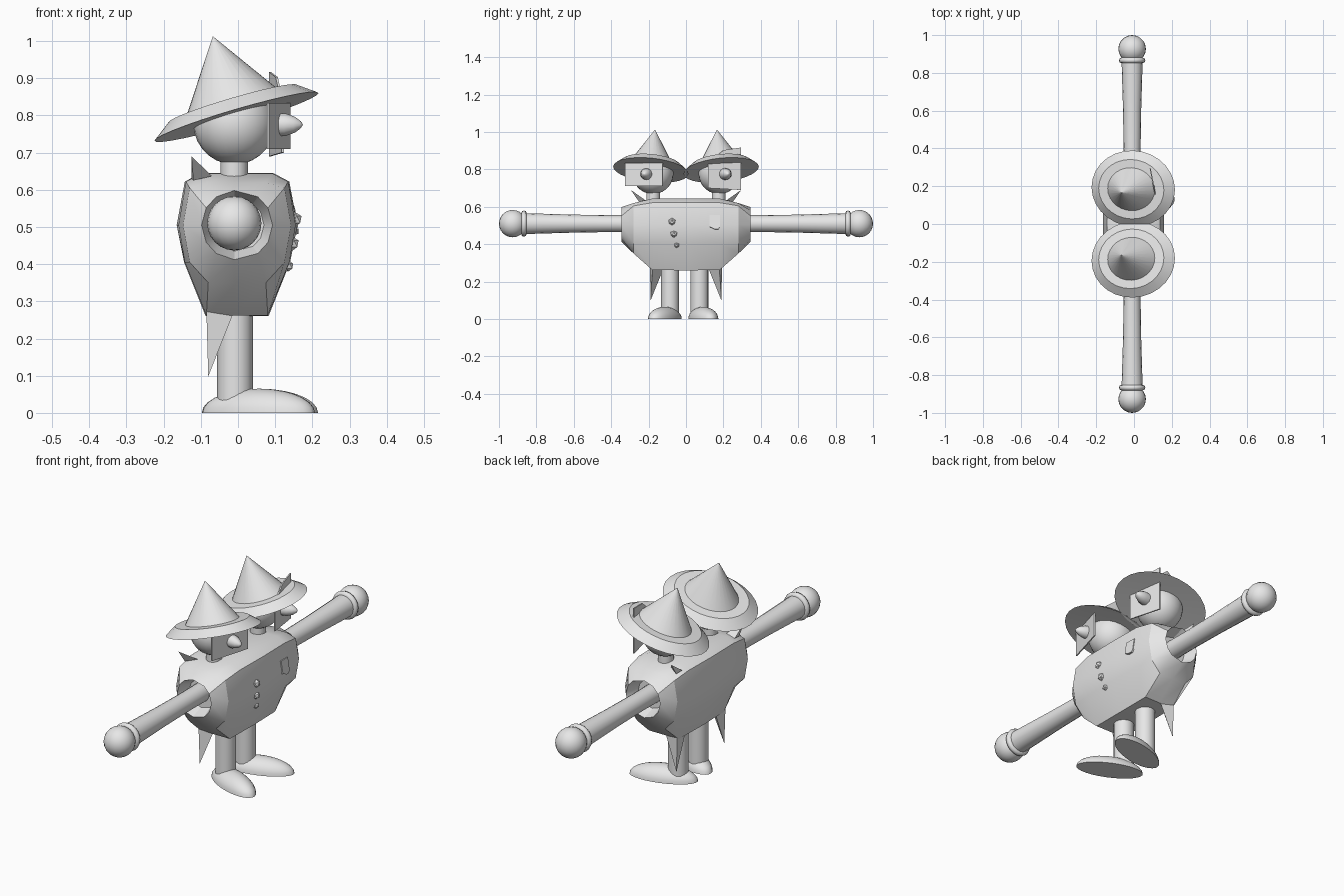
import bpy, bmesh, math
from mathutils import Matrix, Vector

if "Cube" in bpy.data.objects:
    bpy.data.objects.remove(bpy.data.objects["Cube"])

grey = bpy.data.materials.new("plain grey")
grey.diffuse_color = (0.8, 0.8, 0.8, 1)
grey.use_nodes = True
grey.node_tree.nodes["Principled BSDF"].inputs["Base Color"].default_value = grey.diffuse_color


def finish(name, bm, matrix=Matrix(), angle=30):
    """Turn a bmesh into a shaded object with outward normals."""
    bm.transform(matrix)
    bmesh.ops.recalc_face_normals(bm, faces=bm.faces)
    mesh = bpy.data.meshes.new(name)
    bm.to_mesh(mesh)
    bm.free()
    mesh.materials.append(grey)
    obj = bpy.data.objects.new(name, mesh)
    bpy.context.collection.objects.link(obj)
    bpy.ops.object.select_all(action='DESELECT')
    obj.select_set(True)
    bpy.context.view_layer.objects.active = obj
    bpy.ops.object.shade_smooth_by_angle(angle=math.radians(angle))
    return obj


def loft(name, rings, matrix=Matrix(), cap=True, angle=30):
    bm = bmesh.new()
    loops = [[bm.verts.new(p) for p in ring] for ring in rings]
    n = len(rings[0])
    for a, b in zip(loops, loops[1:]):
        for i in range(n):
            j = (i + 1) % n
            bm.faces.new((a[i], a[j], b[j], b[i]))
    if cap:
        bm.faces.new(loops[0])
        bm.faces.new(loops[-1])
    return finish(name, bm, matrix, angle)


def lathe(name, profile, matrix, n=24, angle=30):
    """Revolve (radius, height) points about local z."""
    rings = [[(r * math.cos(2 * math.pi * i / n), r * math.sin(2 * math.pi * i / n), z)
              for i in range(n)] for r, z in profile]
    return loft(name, rings, matrix, True, angle)


def ball(name, centre, r, seg=20, rows=12):
    bm = bmesh.new()
    bmesh.ops.create_uvsphere(bm, u_segments=seg, v_segments=rows, radius=r)
    return finish(name, bm, Matrix.Translation(centre), 50)


def plate(name, outline, thick, matrix):
    """Flat outline in local y-z, thickened along x."""
    return loft(name, [[(x, y, z) for y, z in outline] for x in (-thick / 2, thick / 2)], matrix)


def spike(name, points):
    bm = bmesh.new()
    bmesh.ops.convex_hull(bm, input=[bm.verts.new(p) for p in points])
    return finish(name, bm, angle=20)


def rot(deg, axis):
    return Matrix.Rotation(math.radians(deg), 4, axis)


T = Matrix.Translation


# Coat: faceted sections lofted along y, with open sleeve ends
def section(y, half):
    pts = [(-0.005, half[0][1])] + half + [(-0.005, half[-1][1])]
    pts += [(-x - 0.005, z) for x, z in reversed(half)]
    return [(x, y, z) for x, z in pts]


def sleeve_ring(y, r):
    angs = (55, 30, 0, -30, -55)
    half = [(r * math.cos(math.radians(a)), 0.505 + r * math.sin(math.radians(a))) for a in angs]
    ring = section(y, half)
    ring[0] = (-0.01, y, 0.505 + r)
    ring[6] = (-0.01, y, 0.505 - r)
    return ring


outer = [(0.075, 0.62), (0.125, 0.605), (0.143, 0.505), (0.125, 0.405), (0.075, 0.35)]
wide = [(0.092, 0.644), (0.135, 0.622), (0.155, 0.505), (0.138, 0.405), (0.08, 0.262)]
centre = [(0.095, 0.645), (0.138, 0.622), (0.16, 0.505), (0.14, 0.405), (0.082, 0.26)]
right = [sleeve_ring(-0.28, 0.07), sleeve_ring(-0.345, 0.093),
         section(-0.28, outer), section(-0.18, wide)]
left = [[(x, -y, z) for x, y, z in ring] for ring in reversed(right)]
loft("coat", right + [section(0, centre)] + left)

for s, side in ((-1, "right"), (1, "left")):
    # Arm, cuff and round hand
    out = T((-0.01, 0, 0.51)) @ rot(-90 * s, 'X')
    lathe(side + "_arm", [(0.046, 0.27), (0.045, 0.4), (0.048, 0.6), (0.056, 0.87)], out, 16)
    lathe(side + "_cuff", [(0.056, 0.852), (0.066, 0.856), (0.07, 0.866), (0.066, 0.877), (0.05, 0.882)],
          out, 20, 60)
    ball(side + "_hand", (-0.01, s * 0.927, 0.51), 0.073)

    # Leg and splayed half-ellipsoid shoe
    leg_y = 0.072 if s > 0 else -0.085
    turn = 17 if s > 0 else -24
    lathe(side + "_leg", [(0.048, 0.03), (0.048, 0.29)], T((-0.008, leg_y, 0)), 16)
    dome = [(math.cos(a), math.sin(a)) for a in (math.pi / 2 * k / 7 for k in range(7))] + [(0.02, 1)]
    lathe(side + "_shoe", dome,
          T((-0.008, leg_y, 0)) @ rot(turn, 'Z') @ T((0.07, 0, 0)) @ Matrix.Diagonal((0.163, 0.068, 0.065, 1)),
          28, 50)

    # Neck and head
    lathe(side + "_neck", [(0.037, 0.62), (0.037, 0.7)], T((-0.01, s * 0.175, 0)), 16)
    ball(side + "_head", (-0.01, s * 0.177, 0.778), 0.11, 24, 14)

    # Pointed hat with a sloped brim, leaning back and inward
    lathe(side + "_hat", [(0.1, 0.004), (0.23, 0), (0.18, 0.037), (0.13, 0.038), (0.001, 0.226)],
          T((-0.004, s * 0.188, 0.796)) @ rot(6 * s, 'X') @ rot(-16.3, 'Y') @ Matrix.Diagonal((1, 0.88, 1, 1)), 28)

    # Pointed nose
    lathe(side + "_nose", [(0.032, 0), (0.03, 0.03), (0.021, 0.055), (0.01, 0.07), (0.001, 0.076)],
          T((0.1, s * 0.208, 0.775)) @ rot(13 * s, 'Z') @ rot(90, 'Y'), 14, 50)

    # Collar point and coat tail
    spike(side + "_collar_point", [(-0.125, s * 0.295, 0.69), (-0.125, s * 0.21, 0.63),
                                   (-0.07, s * 0.22, 0.637), (-0.12, s * 0.25, 0.625)])
    spike(side + "_coat_tail", [(-0.08, s * 0.19, 0.098), (-0.08, s * 0.12, 0.27),
                                (-0.085, s * 0.192, 0.275), (-0.01, s * 0.178, 0.275)])

# Face plates: a wide one and a tall one
plate("right_face_plate", [(-0.105, -0.062), (0.105, -0.062), (0.105, 0.062), (-0.105, 0.062)], 0.006,
      T((0.11, -0.225, 0.772)) @ rot(-16, 'Z'))
plate("left_face_plate", [(-0.09, -0.075), (0.09, -0.085), (0.09, 0.142), (-0.005, 0.128), (-0.09, 0.06)], 0.006,
      T((0.103, 0.206, 0.775)) @ rot(11, 'Z'))

# Coat buttons
for y, z, x, r in ((-0.075, 0.52, 0.152, 0.021), (-0.065, 0.455, 0.145, 0.02), (-0.05, 0.395, 0.135, 0.015)):
    bm = bmesh.new()
    bmesh.ops.create_icosphere(bm, subdivisions=1, radius=r)
    finish("button", bm, T((x, y, z)))

# Chest pocket
plate("pocket", [(-0.028, 0.037), (-0.028, -0.025), (0.0, -0.038), (0.02, -0.038), (0.028, -0.025), (0.028, 0.037)],
      0.009, T((0.153, 0.153, 0.518)) @ rot(2, 'Z') @ rot(-9, 'Y'))
